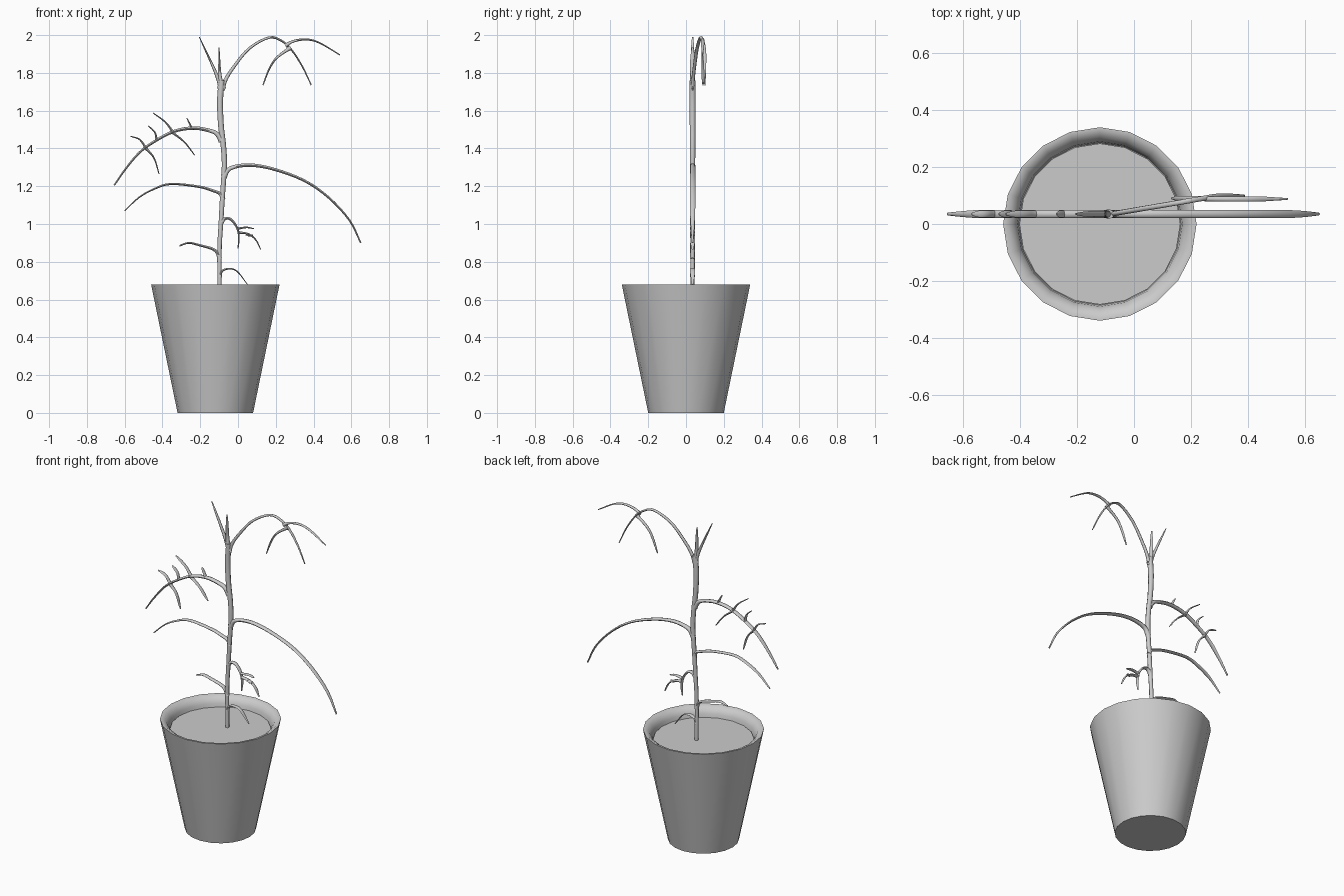
import bpy, bmesh, math
from mathutils import Vector

if "Cube" in bpy.data.objects:
    bpy.data.objects.remove(bpy.data.objects["Cube"])

Y = 0.035  # plane the plant grows in


def make_object(name, bm, angle):
    bmesh.ops.recalc_face_normals(bm, faces=bm.faces)
    me = bpy.data.meshes.new(name)
    bm.to_mesh(me)
    bm.free()
    ob = bpy.data.objects.new(name, me)
    bpy.context.collection.objects.link(ob)
    bpy.ops.object.select_all(action='DESELECT')
    ob.select_set(True)
    bpy.context.view_layer.objects.active = ob
    bpy.ops.object.shade_smooth_by_angle(angle=math.radians(angle))
    return ob


def skin(bm, rings):
    n = len(rings[0])
    for a, b in zip(rings, rings[1:]):
        for i in range(n):
            j = (i + 1) % n
            bm.faces.new((a[i], a[j], b[j], b[i]))
    bm.faces.new(rings[0])
    bm.faces.new(rings[-1])


def lathe(name, profile, cx, n=20):
    bm = bmesh.new()
    rings = [[bm.verts.new((cx + r * math.cos(2 * math.pi * i / n),
                            r * math.sin(2 * math.pi * i / n), z)) for i in range(n)]
             for r, z in profile]
    skin(bm, rings)
    return make_object(name, bm, 40)


def spline(pts, steps=4):
    p = [2 * pts[0] - pts[1]] + pts + [2 * pts[-1] - pts[-2]]
    out = []
    for i in range(1, len(p) - 2):
        a, b, c, d = p[i - 1:i + 3]
        for s in range(steps):
            t = s / steps
            out.append(0.5 * (2 * b + (c - a) * t + (2 * a - 5 * b + 4 * c - d) * t * t
                              + (3 * b - a - 3 * c + d) * t ** 3))
    return out + [pts[-1]]


def branch(name, pts, w0, w1, depth=0.013, yf=lambda x: Y, flare=0.6, n=8):
    """Tapered tube, w is its half width in the front plane, depth along y."""
    path = spline([Vector((x, yf(x), z)) for x, z in pts])
    bm = bmesh.new()
    rings, last = [], len(path) - 1
    for k, p in enumerate(path):
        t = k / last
        tan = path[min(k + 1, last)] - path[max(k - 1, 0)]
        nor = Vector((-tan.z, 0, tan.x)).normalized()
        w = (w0 + (w1 - w0) * t) * (1 + flare * math.exp(-t * 14))
        d = depth * (0.35 + 0.65 * min(1, (1 - t) * 5)) if w1 < w0 else w
        rings.append([bm.verts.new(p + nor * w * math.cos(2 * math.pi * i / n)
                                   + Vector((0, d * math.sin(2 * math.pi * i / n), 0)))
                      for i in range(n)])
    skin(bm, rings)
    return make_object(name, bm, 60)


# Pot with sloped inner lip and soil
lathe("pot", [(0.20, 0), (0.34, 0.68), (0.328, 0.68), (0.305, 0.665),
              (0.29, 0.64), (0.285, 0.60)], -0.12)
lathe("soil", [(0.283, 0.59), (0.283, 0.62)], -0.12)

# Main stem and its two upright tips
branch("stem", [(-.097, .61), (-.098, .86), (-.09, 1.01), (-.082, 1.15), (-.072, 1.31),
                (-.078, 1.42), (-.09, 1.52), (-.095, 1.65), (-.086, 1.76)],
       .011, .0165, flare=0)
branch("stem_tip_middle", [(-.088, 1.72), (-.097, 1.8), (-.1, 1.935)], .015, .002)
branch("stem_tip_left", [(-.085, 1.71), (-.122, 1.81), (-.205, 1.99)], .014, .002, .010)

# Arching crown branch and its side shoots, drifting backwards
crown = dict(depth=.009)
branch("crown_branch", [(-.084, 1.71), (-.065, 1.765), (-.02, 1.835), (.06, 1.93), (.165, 1.987),
                        (.235, 1.967), (.285, 1.92), (.34, 1.835), (.388, 1.735)],
       .010, .003, yf=lambda x: min(.1, Y + .17 * (x + .08)), **crown)
branch("crown_shoot_right", [(.25, 1.945), (.295, 1.968), (.36, 1.977), (.43, 1.96), (.54, 1.895)],
       .008, .003, yf=lambda x: .088, **crown)
branch("crown_shoot_left", [(.28, 1.935), (.205, 1.88), (.165, 1.82), (.132, 1.735)],
       .008, .003, yf=lambda x: .09, **crown)

# Large side branches
branch("right_branch", [(-.076, 1.25), (-.04, 1.295), (.06, 1.312), (.19, 1.29), (.35, 1.23),
                        (.48, 1.14), (.59, 1.02), (.65, .9)], .011, .004, .014)
branch("upper_left_branch", [(-.085, 1.44), (-.11, 1.475), (-.145, 1.493), (-.235, 1.508),
                             (-.34, 1.49), (-.445, 1.435), (-.525, 1.375), (-.6, 1.285),
                             (-.655, 1.205)], .012, .004, .014)
branch("middle_left_branch", [(-.08, 1.13), (-.095, 1.16), (-.13, 1.175), (-.205, 1.197),
                              (-.355, 1.212), (-.445, 1.185), (-.525, 1.14), (-.6, 1.07)],
       .009, .003)
branch("low_left_branch", [(-.097, .815), (-.112, .85), (-.14, .87), (-.205, .888),
                           (-.26, .9), (-.31, .885)], .009, .004)
branch("low_right_branch", [(-.096, .72), (-.085, .75), (-.05, .763), (-.005, .75), (.05, .68)],
       .007, .002)
branch("small_right_branch", [(-.088, 1.01), (-.065, 1.03), (-.035, 1.022), (-.005, .98),
                              (.005, .93), (0, .87)], .009, .003)

# Fine twigs
twigs = [
    [(-.245, 1.505), (-.255, 1.53), (-.272, 1.562)],
    [(-.345, 1.488), (-.385, 1.54), (-.45, 1.588)],
    [(-.355, 1.49), (-.285, 1.435), (-.23, 1.365)],
    [(-.43, 1.44), (-.44, 1.485), (-.475, 1.52)],
    [(-.487, 1.4), (-.52, 1.447), (-.57, 1.465)],
    [(-.487, 1.4), (-.445, 1.35), (-.418, 1.265)],
    [(-.005, .975), (.045, .982), (.085, .975)],
    [(0, .955), (.055, .947), (.095, .915), (.12, .865)],
    [(.045, .948), (.06, .938), (.08, .943)],
]
for i, pts in enumerate(twigs):
    branch(f"twig_{i + 1}", pts, .006, .0025, .012)
